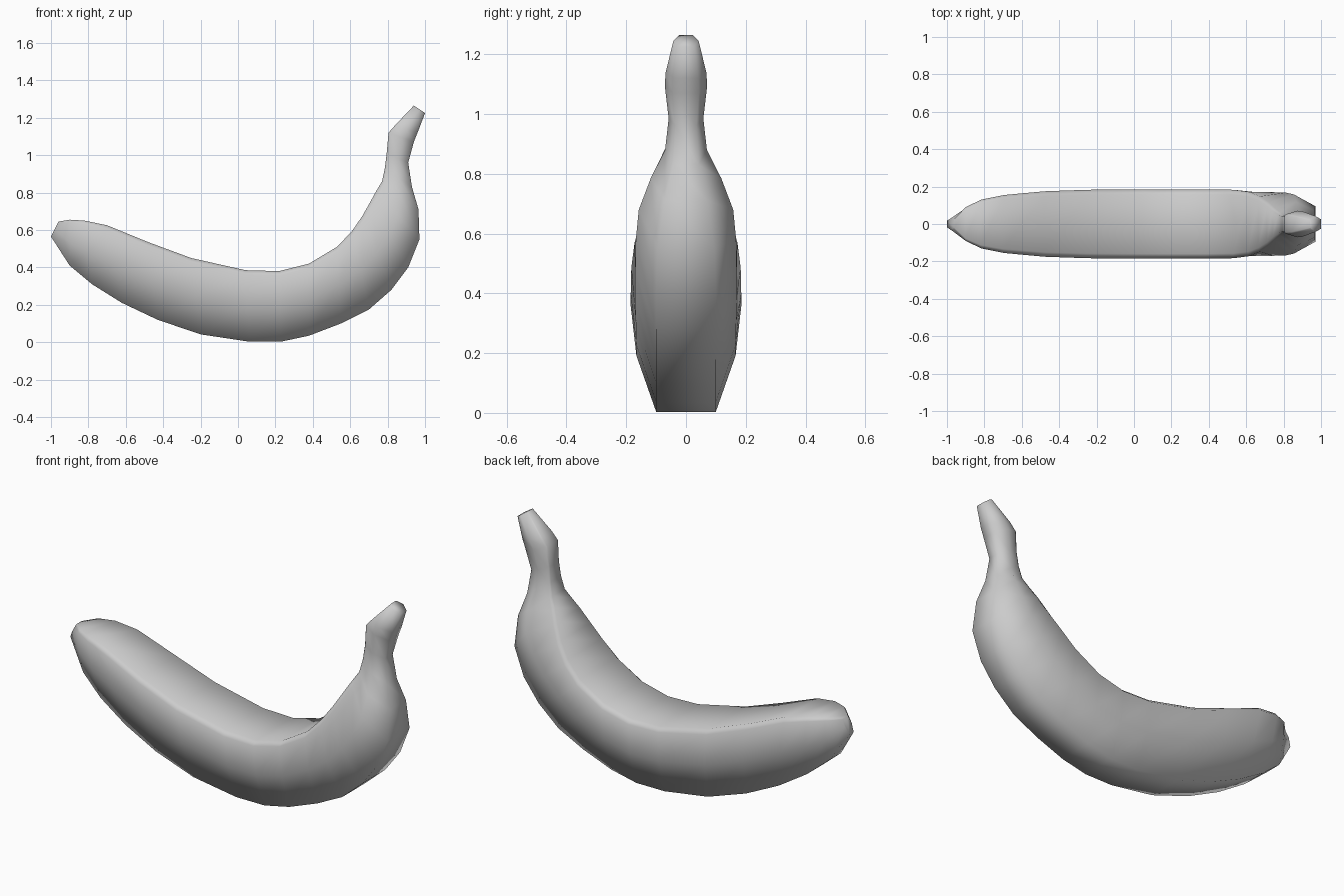
import bpy, bmesh
from mathutils import Vector

# Stations from blossom end to stem:
# inner-curve x, z, outer-curve x, z, half-width at inner rim, half-width at mid
STATIONS = [
    (-0.96, 0.645, -1.00, 0.565, 0.025, 0.030),
    (-0.90, 0.655, -0.90, 0.41, 0.090, 0.085),
    (-0.82, 0.650, -0.78, 0.31, 0.130, 0.120),
    (-0.70, 0.625, -0.62, 0.21, 0.155, 0.142),
    (-0.48, 0.535, -0.43, 0.12, 0.175, 0.158),
    (-0.25, 0.450, -0.20, 0.042, 0.183, 0.164),
    (0.04, 0.385, 0.06, 0.003, 0.185, 0.166),
    (0.22, 0.380, 0.23, 0.003, 0.185, 0.166),
    (0.38, 0.420, 0.38, 0.035, 0.185, 0.166),
    (0.53, 0.510, 0.55, 0.10, 0.183, 0.168),
    (0.61, 0.595, 0.70, 0.175, 0.172, 0.170),
    (0.665, 0.675, 0.82, 0.28, 0.148, 0.170),
    (0.71, 0.755, 0.91, 0.40, 0.115, 0.168),
    (0.74, 0.810, 0.97, 0.55, 0.085, 0.158),
    (0.77, 0.860, 0.965, 0.71, 0.062, 0.118),
    (0.785, 0.930, 0.93, 0.83, 0.050, 0.070),
    (0.795, 1.010, 0.91, 0.96, 0.045, 0.058),
    (0.805, 1.120, 0.94, 1.07, 0.052, 0.071),
    (0.84, 1.160, 0.96, 1.12, 0.050, 0.068),
    (0.94, 1.265, 1.00, 1.225, 0.024, 0.042),
]


def section(xi, zi, xo, zo, rim, mid):
    """Ring of points: flat inner face, rounded rim, tapered sides, flat outer face."""
    top, bottom = Vector((xi, 0, zi)), Vector((xo, 0, zo))
    half = [(0.0, rim * 0.86), (0.06, rim), (0.5, mid), (1.0, min(0.1, mid * 0.6))]
    side = [(top.lerp(bottom, t), w) for t, w in half]
    return ([p + Vector((0, w, 0)) for p, w in side] +
            [p - Vector((0, w, 0)) for p, w in reversed(side)])


# Fruit body and stem, lofted through the stations
bm = bmesh.new()
rings = [[bm.verts.new(p) for p in section(*s)] for s in STATIONS]
for a, b in zip(rings, rings[1:]):
    n = len(a)
    for i in range(n):
        j = (i + 1) % n
        bm.faces.new((a[i], a[j], b[j], b[i]))

# End caps
bm.faces.new(rings[0])
bm.faces.new(rings[-1])
bmesh.ops.recalc_face_normals(bm, faces=bm.faces)
for f in bm.faces:
    f.smooth = True

mesh = bpy.data.meshes.new("banana")
bm.to_mesh(mesh)
bm.free()
bpy.context.collection.objects.link(bpy.data.objects.new("banana", mesh))
